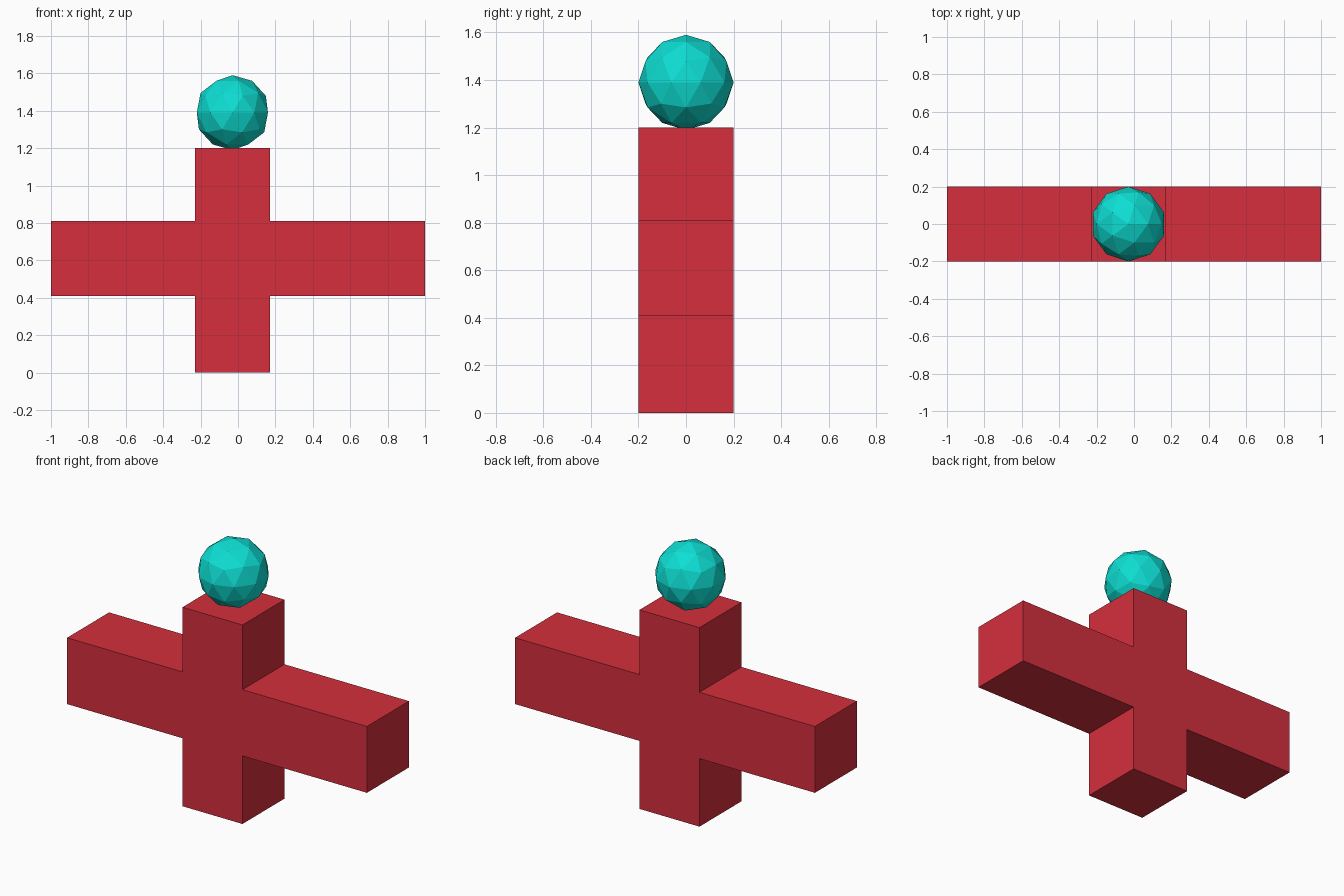
import bpy
import bmesh

if "Cube" in bpy.data.objects:
    bpy.data.objects.remove(bpy.data.objects["Cube"])


def material(name, rgb):
    m = bpy.data.materials.new(name)
    m.diffuse_color = (*rgb, 1.0)
    m.use_nodes = True
    m.node_tree.nodes["Principled BSDF"].inputs["Base Color"].default_value = m.diffuse_color
    return m


red = material("red", (0.66, 0.028, 0.046))
teal = material("teal", (0.004, 0.73, 0.65))


def add_object(name, bm, mat):
    bmesh.ops.recalc_face_normals(bm, faces=bm.faces)
    mesh = bpy.data.meshes.new(name)
    bm.to_mesh(mesh)
    bm.free()
    mesh.materials.append(mat)
    obj = bpy.data.objects.new(name, mesh)
    bpy.context.collection.objects.link(obj)
    return obj


# Cross body: one outline in the xz plane, extruded through its depth
left, right = -0.23, 0.17        # post sides
low, high, top = 0.41, 0.81, 1.2  # arm bottom, arm top, post top
depth = 0.2                      # half depth
outline = [(left, 0), (right, 0), (right, low), (1, low), (1, high),
           (right, high), (right, top), (left, top), (left, high),
           (-1, high), (-1, low), (left, low)]
bm = bmesh.new()
face = bm.faces.new([bm.verts.new((x, -depth, z)) for x, z in outline])
extruded = bmesh.ops.extrude_face_region(bm, geom=[face], use_keep_orig=True)
moved = [g for g in extruded["geom"] if isinstance(g, bmesh.types.BMVert)]
bmesh.ops.translate(bm, verts=moved, vec=(0, 2 * depth, 0))
add_object("cross_body", bm, red)

# Faceted ball head resting on the post
bm = bmesh.new()
bmesh.ops.create_icosphere(bm, subdivisions=2, radius=0.2)
head = add_object("ball_head", bm, teal)
head.location = ((left + right) / 2, 0, 1.39)
